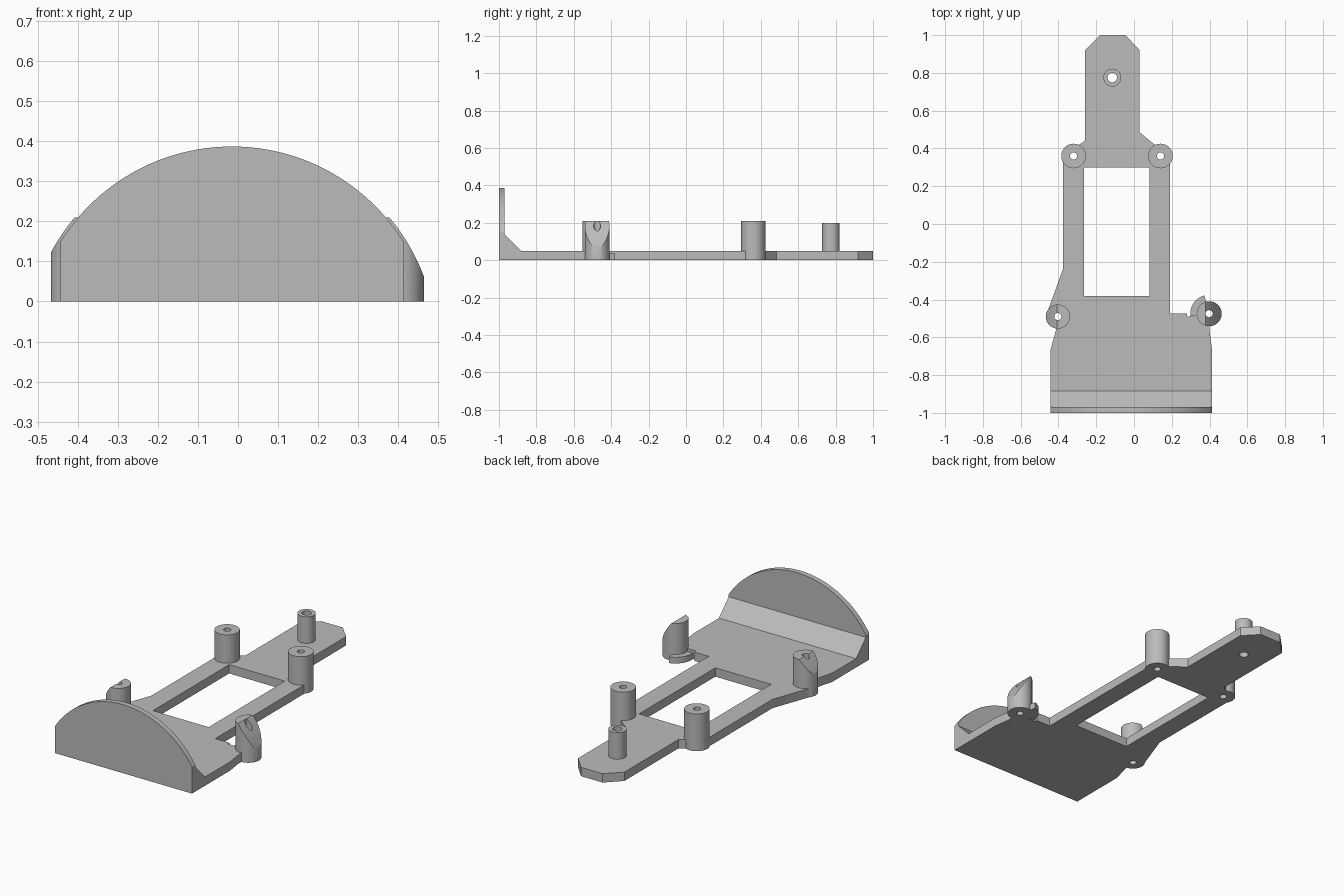
import bpy, bmesh, math
from mathutils import Vector

if "Cube" in bpy.data.objects:
    bpy.data.objects.remove(bpy.data.objects["Cube"])

grey = bpy.data.materials.new("plain_grey")
grey.diffuse_color = (0.5, 0.5, 0.5, 1)
grey.use_nodes = True
grey.node_tree.nodes["Principled BSDF"].inputs["Base Color"].default_value = grey.diffuse_color


def prism(name, outline, depth):
    """Closed solid: 3D outline swept along the depth vector."""
    bm = bmesh.new()
    face = bm.faces.new([bm.verts.new(p) for p in outline])
    out = bmesh.ops.extrude_face_region(bm, geom=[face])
    verts = [g for g in out["geom"] if isinstance(g, bmesh.types.BMVert)]
    bmesh.ops.translate(bm, verts=verts, vec=Vector(depth))
    bmesh.ops.recalc_face_normals(bm, faces=bm.faces)
    mesh = bpy.data.meshes.new(name)
    bm.to_mesh(mesh)
    bm.free()
    mesh.materials.append(grey)
    obj = bpy.data.objects.new(name, mesh)
    bpy.context.collection.objects.link(obj)
    return obj


def arc(cx, cy, r, a0, a1, n):
    return [(cx + r * math.cos(math.radians(a0 + (a1 - a0) * i / n)),
             cy + r * math.sin(math.radians(a0 + (a1 - a0) * i / n))) for i in range(n + 1)]


def flat(points, z=0.0):
    return [(x, y, z) for x, y in points]


def rod(name, x, y, r, z0, z1, n=48):
    return prism(name, flat(arc(x, y, r, 0, 360, n)[:-1], z0), (0, 0, z1 - z0))


def cut(obj, tool, operation='DIFFERENCE'):
    """Apply a boolean and discard the helper."""
    mod = obj.modifiers.new("cut", 'BOOLEAN')
    mod.operation, mod.solver, mod.object = operation, 'EXACT', tool
    bpy.context.view_layer.objects.active = obj
    bpy.ops.object.modifier_apply(modifier=mod.name)
    bpy.data.objects.remove(tool)


T = 0.05                      # plate thickness
CX, CZ = -0.015, -0.118       # axis of the rounded front wall
XL, XR = -0.443, 0.413        # width of the front wall

# base plate with its rectangular window
plate = prism("base_plate", flat([
    (XL, -1), (XR, -1), (XR, -0.66), (0.40, -0.57), (0.40, -0.49), (0.28, -0.49),
    (0.28, -0.475), (0.19, -0.475), (0.19, 0.36), (0.14, 0.395), (0.03, 0.485),
    (0.03, 0.92), (-0.045, 1), (-0.18, 1), (-0.26, 0.92), (-0.26, 0.44),
    (-0.32, 0.40), (-0.375, 0.36), (-0.375, -0.235), (-0.46, -0.47),
    (-0.41, -0.55), (XL, -0.67)]), (0, 0, T))
cut(plate, prism("window_cutter", flat([(-0.265, -0.38), (0.083, -0.38), (0.083, 0.30),
                                        (-0.265, 0.30)], -0.1), (0, 0, 0.3)))

# rounded front wall
R = 0.505
a = math.degrees(math.acos((XR - CX) / R))
dome = [(XL, 0), (XR, 0)] + arc(CX, CZ, R, a, 180 - a, 48)
wall = prism("front_wall", [(x, -1, z) for x, z in dome], (0, 0.03, 0))

# sloped brace behind the wall
brace = prism("wall_brace", [(XL, y, z) for y, z in
              [(-0.98, 0.02), (-0.98, 0.137), (-0.97, 0.137), (-0.883, T), (-0.883, 0.02)]],
              (XR - XL, 0, 0))

# posts: name, x, y, radius, height, bore radius, trimmed by the wall curve
posts = [("rear_post", -0.115, 0.775, 0.047, 0.20, 0.025, False),
         ("middle_post_left", -0.32, 0.36, 0.065, 0.21, 0.019, False),
         ("middle_post_right", 0.14, 0.36, 0.065, 0.21, 0.019, False),
         ("front_post_left", -0.403, -0.49, 0.064, 0.21, 0.019, True),
         ("front_post_right", 0.398, -0.475, 0.066, 0.21, 0.019, True)]
parts = [plate, wall, brace]

# low collar beside the right front post
collar = prism("post_collar", flat(arc(0.398, -0.475, 0.10, 105, 188, 20)
               + arc(0.398, -0.475, 0.06, 188, 105, 20)), (0, 0, 0.035))
parts.append(collar)

for name, x, y, r, h, bore, trimmed in posts:
    post = rod(name, x, y, r, 0, h)
    if trimmed:
        shell = [(px, -0.7, pz) for px, pz in arc(CX, CZ, 0.512, 0, 360, 160)[:-1]]
        cut(post, prism("trim_cutter", shell, (0, 0.5, 0)), 'INTERSECT')
    for target in (post, plate):
        cut(target, rod("bore_cutter", x, y, bore, -0.1, 0.4, 24))
    parts.append(post)

# smooth the round sides, keep the edges sharp
for obj in parts:
    bpy.ops.object.select_all(action='DESELECT')
    obj.select_set(True)
    bpy.context.view_layer.objects.active = obj
    bpy.ops.object.shade_smooth_by_angle(angle=math.radians(30))
